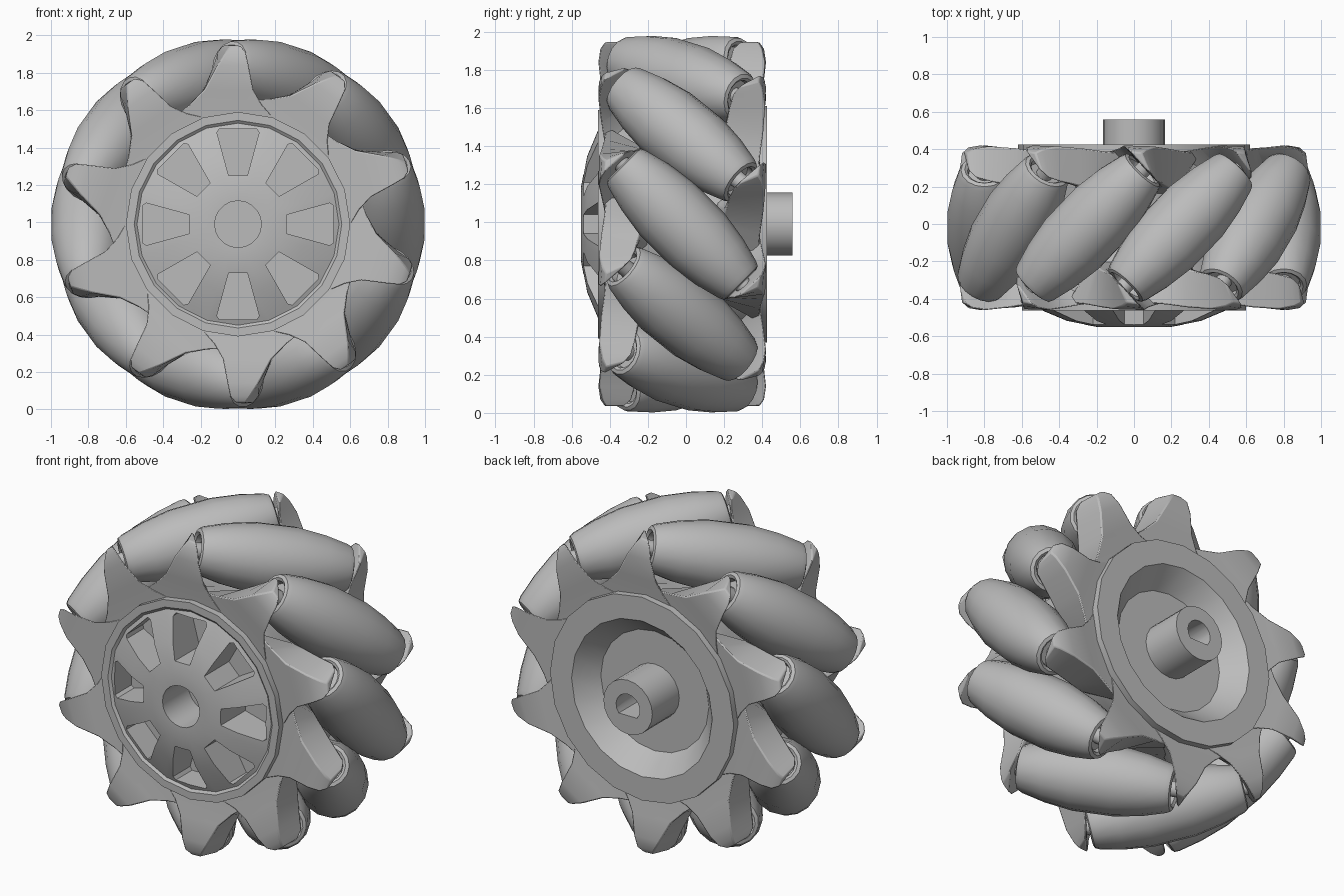
import bpy, bmesh
from math import radians, cos, sin, pi
from mathutils import Matrix, Vector

cube = bpy.data.objects.get("Cube")
if cube:
    bpy.data.objects.remove(cube, do_unlink=True)

COUNT = 10
STEP = 2 * pi / COUNT
MID_Y = -0.02
CENTRE = Matrix.Translation((0, 0, 0.99))

grey = bpy.data.materials.new("plain grey")
grey.use_nodes = True
grey.diffuse_color = (0.5, 0.5, 0.5, 1)
grey.node_tree.nodes["Principled BSDF"].inputs["Base Color"].default_value = (0.5, 0.5, 0.5, 1)


def rot(angle, axis="Y"):
    return Matrix.Rotation(angle, 4, axis)


def move(x, y, z):
    return Matrix.Translation((x, y, z))


def shade(obj, angle):
    bpy.ops.object.select_all(action="DESELECT")
    obj.select_set(True)
    bpy.context.view_layer.objects.active = obj
    bpy.ops.object.shade_smooth_by_angle(angle=radians(angle))


def make(name, bm, angle=30):
    bmesh.ops.remove_doubles(bm, verts=bm.verts, dist=0.0001)
    bmesh.ops.recalc_face_normals(bm, faces=bm.faces)
    mesh = bpy.data.meshes.new(name)
    bm.to_mesh(mesh)
    bm.free()
    mesh.materials.append(grey)
    obj = bpy.data.objects.new(name, mesh)
    bpy.context.collection.objects.link(obj)
    shade(obj, angle)
    return obj


def lathe(name, profile, sides, angle=30):
    """Spin (radius, y) points around the y axis."""
    bm = bmesh.new()
    verts = [bm.verts.new((r, y, 0)) for r, y in profile]
    edges = [bm.edges.new(pair) for pair in zip(verts, verts[1:])]
    bmesh.ops.spin(bm, geom=verts + edges, cent=(0, 0, 0), axis=(0, 1, 0),
                   angle=2 * pi, steps=sides)
    return make(name, bm, angle)


def loft(bm, rings):
    """Bridge equal rings of points and cap both ends."""
    loops = [[bm.verts.new(p) for p in ring] for ring in rings]
    n = len(loops[0])
    for a, b in zip(loops, loops[1:]):
        for i in range(n):
            j = (i + 1) % n
            bm.faces.new((a[i], a[j], b[j], b[i]))
    bm.faces.new(loops[0][::-1])
    bm.faces.new(loops[-1])


def ring_copies(obj, matrices):
    """Place the part and its linked copies."""
    for i, m in enumerate(matrices):
        item = obj if i == 0 else obj.copy()
        if i:
            bpy.context.collection.objects.link(item)
        item.matrix_world = CENTRE @ m


# Hub: blind bore, domed face, rim groove, webbed drum, back recess and stub
hub = lathe("hub", [
    (0, -0.3), (0.125, -0.3), (0.125, -0.55), (0.2, -0.55), (0.37, -0.518),
    (0.54, -0.45), (0.555, -0.462), (0.6, -0.462), (0.6, -0.42),
    (0.64, -0.41), (0.64, -0.3), (0.6, -0.2), (0.6, 0.16), (0.64, 0.26),
    (0.64, 0.37), (0.62, 0.38), (0.62, 0.425), (0.475, 0.425), (0.365, 0.3),
    (0.165, 0.3), (0.165, 0.56), (0, 0.56)], 20, 25)

# Cutter: eight tapered windows and the flat-sided shaft hole
bm = bmesh.new()
outline = [(-0.05, 0.26), (0.05, 0.26), (0.113, 0.49), (0.1, 0.51),
           (-0.1, 0.51), (-0.113, 0.49)]
for k in range(8):
    turn = rot(k * pi / 4)
    loft(bm, [[turn @ Vector((x, y, z)) for x, z in outline] for y in (-0.7, -0.3)])
arc = [radians(-40 + 260 * i / 12) for i in range(13)]
loft(bm, [[(0.08 * cos(a), y, 0.08 * sin(a)) for a in arc] for y in (0.35, 0.7)])
cutter = make("hub_cutter", bm)
cut = hub.modifiers.new("openings", "BOOLEAN")
cut.operation = "DIFFERENCE"
cut.solver = "EXACT"
cut.object = cutter
bpy.context.view_layer.objects.active = hub
bpy.ops.object.modifier_apply(modifier=cut.name)
bpy.data.objects.remove(cutter, do_unlink=True)
shade(hub, 25)
hub.matrix_world = CENTRE

# Rollers: barrels set at 45 degrees, with rounded rims and sunken ends
half = [(0, 0.4), (0.085, 0.4), (0.09, 0.43), (0.105, 0.442), (0.125, 0.435),
        (0.138, 0.41), (0.172, 0.28), (0.197, 0.12)]
barrel = half + [(r, -y) for r, y in reversed(half)]
places = [rot(STEP * (k + 0.5)) @ move(0, MID_Y, 0.8) @ rot(-pi / 4, "Z")
          for k in range(COUNT)]
ring_copies(lathe("roller", barrel, 16), places)

# Axle pins joining rollers to brackets
pin = [(0, -0.47), (0.045, -0.47), (0.045, 0.47), (0, 0.47)]
ring_copies(lathe("roller_pin", pin, 12), places)

# Brackets: teeth flaring into the rim, slanted face set against the roller end
sections = [
    (0.56, (0.2, -0.42), (-0.36, -0.42), (-0.22, -0.2), (-0.06, -0.2)),
    (0.64, (0.13, -0.43), (-0.26, -0.43), (-0.21, -0.21), (-0.11, -0.21)),
    (0.72, (0.085, -0.445), (-0.18, -0.445), (-0.185, -0.24), (-0.15, -0.24)),
    (0.85, (0.06, -0.46), (-0.11, -0.455), (-0.13, -0.265), (-0.115, -0.275)),
    (0.92, (0.045, -0.45), (-0.065, -0.44), (-0.11, -0.285), (-0.09, -0.3)),
    (0.955, (0.015, -0.425), (-0.04, -0.42), (-0.085, -0.325), (-0.065, -0.335)),
]
bm = bmesh.new()
loft(bm, [[(x, y, z) for x, y in pts] for z, *pts in sections])
tooth = make("bracket", bm, 35)
bevel = tooth.modifiers.new("soft_edges", "BEVEL")
bevel.width = 0.012
bevel.segments = 2
bevel.limit_method = "ANGLE"
bevel.angle_limit = radians(35)
flip = rot(STEP / 2) @ move(0, MID_Y, 0) @ rot(pi, "Z") @ move(0, -MID_Y, 0) @ rot(-STEP / 2)
front = [rot(STEP * k) for k in range(COUNT)]
ring_copies(tooth, front + [m @ flip for m in front])
